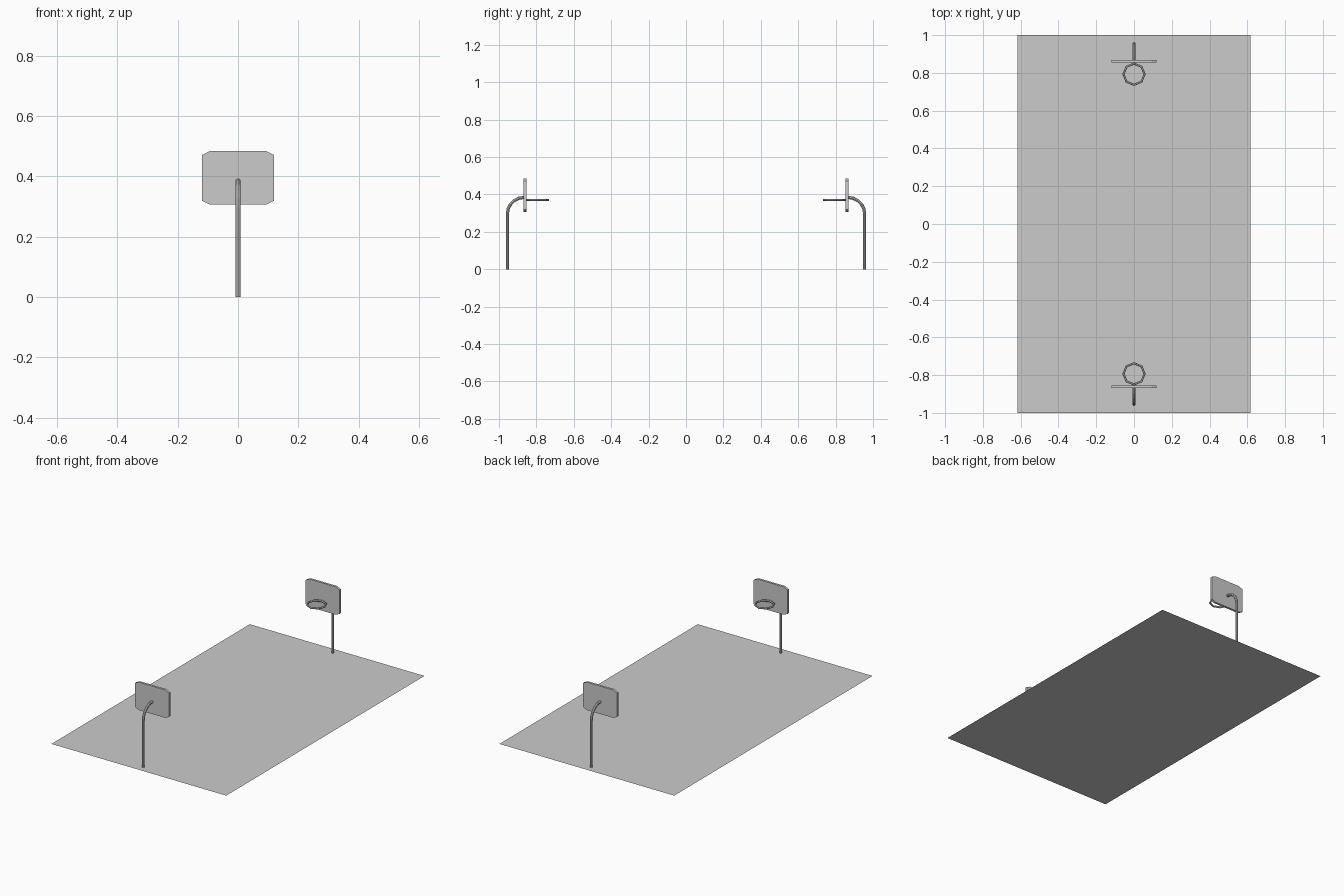
import bpy, bmesh, math
from mathutils import Vector

if "Cube" in bpy.data.objects:
    bpy.data.objects.remove(bpy.data.objects["Cube"])

grey = bpy.data.materials.new("plain_grey")
grey.diffuse_color = (0.6, 0.6, 0.6, 1)
grey.use_nodes = True
grey.node_tree.nodes["Principled BSDF"].inputs["Base Color"].default_value = grey.diffuse_color


def make(name, bm):
    bmesh.ops.recalc_face_normals(bm, faces=bm.faces)
    me = bpy.data.meshes.new(name)
    bm.to_mesh(me)
    bm.free()
    me.materials.append(grey)
    ob = bpy.data.objects.new(name, me)
    bpy.context.collection.objects.link(ob)
    return ob


def tube(bm, path, radius, sides, closed=False):
    """Sweep a round section along a path; each path item is (point, side axis, up axis)."""
    rings = []
    for p, a, b in path:
        rings.append([bm.verts.new(Vector(p) + radius * (math.cos(t) * Vector(a) + math.sin(t) * Vector(b)))
                      for t in (2 * math.pi * k / sides for k in range(sides))])
    n = len(rings)
    for i in range(n if closed else n - 1):
        r, q = rings[i], rings[(i + 1) % n]
        for k in range(sides):
            j = (k + 1) % sides
            bm.faces.new((r[k], r[j], q[j], q[k]))
    if not closed:
        bm.faces.new(rings[0])
        bm.faces.new(rings[-1])


# court: a single flat sheet
bm = bmesh.new()
bm.faces.new([bm.verts.new((x, y, 0)) for x, y in
              ((-0.617, -1), (0.617, -1), (0.617, 1), (-0.617, 1))])
make("court", bm)

for end, s in (("front", -1), ("back", 1)):
    # pole bending over towards the court
    bm = bmesh.new()
    path = [((0, s * 0.955, 0), (1, 0, 0), (0, s, 0))]
    for i in range(6):
        t = math.radians(18 * i)
        c, n = math.cos(t), math.sin(t)
        path.append(((0, s * (0.867 + 0.088 * c), 0.296 + 0.088 * n), (1, 0, 0), (0, s * c, n)))
    tube(bm, path, 0.0085, 8)
    make(end + "_pole", bm)

    # backboard with clipped corners
    bm = bmesh.new()
    outline = [(-0.12, 0.319), (-0.093, 0.306), (0.093, 0.306), (0.12, 0.319),
               (0.12, 0.471), (0.093, 0.484), (-0.093, 0.484), (-0.12, 0.471)]
    face = bm.faces.new([bm.verts.new((x, s * 0.868, z)) for x, z in outline])
    ext = bmesh.ops.extrude_face_region(bm, geom=[face], use_keep_orig=True)
    bmesh.ops.translate(bm, vec=(0, -s * 0.014, 0),
                        verts=[v for v in ext["geom"] if isinstance(v, bmesh.types.BMVert)])
    make(end + "_backboard", bm)

    # eight sided hoop
    bm = bmesh.new()
    path = []
    for i in range(8):
        t = math.pi / 4 * i
        d = Vector((math.cos(t), math.sin(t), 0))
        path.append((Vector((0, s * 0.793, 0.37)) + d * 0.056, d, (0, 0, 1)))
    tube(bm, path, 0.006, 6, True)
    make(end + "_hoop", bm)
